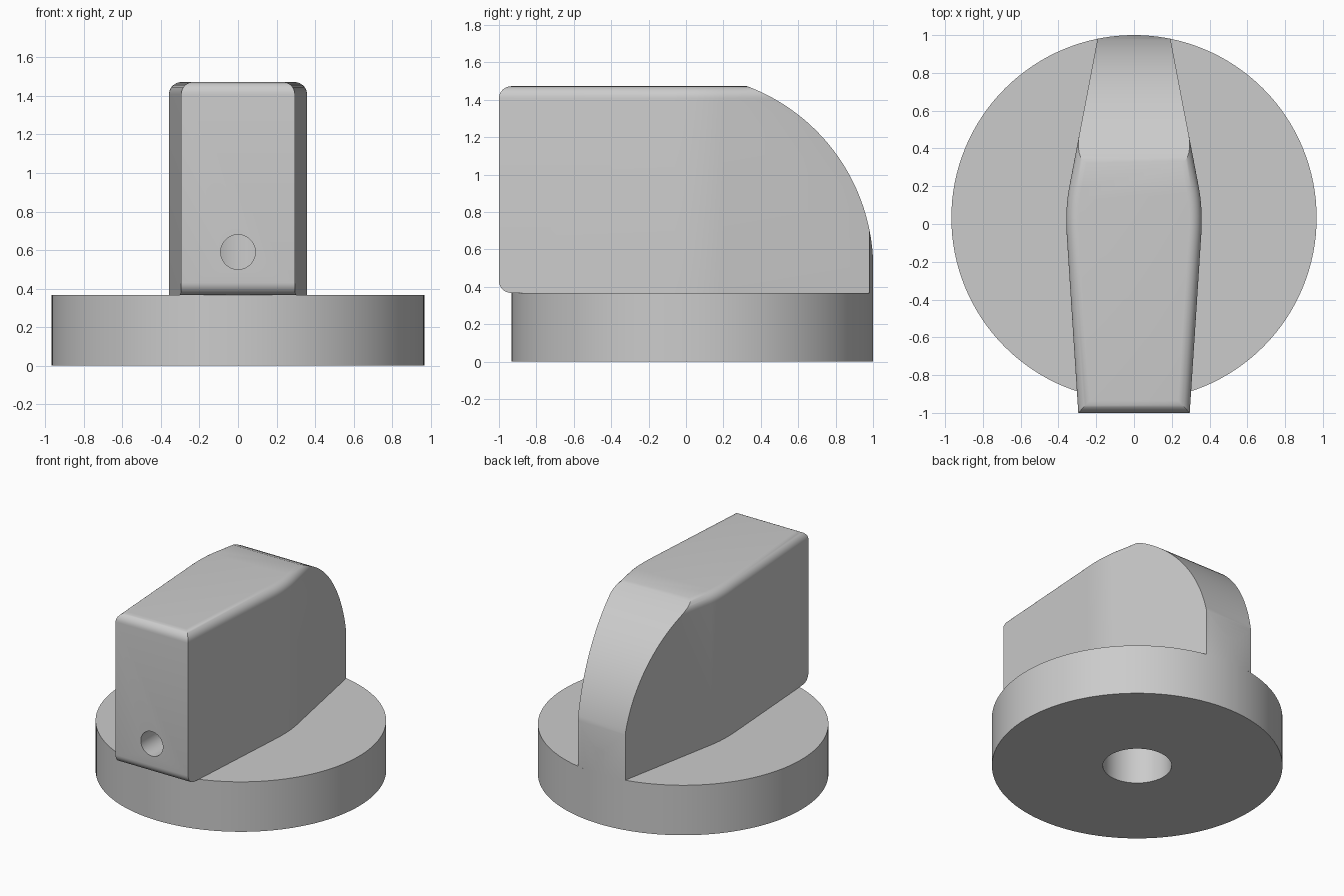
import bpy
import bmesh
from math import sin, cos, asin, pi
from mathutils import Matrix, Vector

if "Cube" in bpy.data.objects:
    bpy.data.objects.remove(bpy.data.objects["Cube"])

DISC_R, DISC_Y, DISC_TOP = 0.967, 0.033, 0.367
GRIP_TOP, FILLET = 1.472, 0.065
BORE_R, BORE_TOP = 0.229, 0.92

grey = bpy.data.materials.new("plain grey")
grey.use_nodes = True
grey.diffuse_color = (0.6, 0.6, 0.6, 1)
grey.node_tree.nodes["Principled BSDF"].inputs["Base Color"].default_value = (0.6, 0.6, 0.6, 1)


def add_object(name, bm):
    bmesh.ops.recalc_face_normals(bm, faces=bm.faces)
    mesh = bpy.data.meshes.new(name)
    bm.to_mesh(mesh)
    bm.free()
    mesh.materials.append(grey)
    obj = bpy.data.objects.new(name, mesh)
    bpy.context.collection.objects.link(obj)
    return obj


def prism(points, offset):
    """Extrude a closed outline by an offset."""
    bm = bmesh.new()
    face = bm.faces.new([bm.verts.new(p) for p in points])
    new = bmesh.ops.extrude_face_region(bm, geom=[face])["geom"]
    verts = [v for v in new if isinstance(v, bmesh.types.BMVert)]
    bmesh.ops.translate(bm, verts=verts, vec=offset)
    return bm


def cylinder(name, radius, depth, matrix, segments):
    bm = bmesh.new()
    bmesh.ops.create_cone(bm, cap_ends=True, segments=segments, radius1=radius,
                          radius2=radius, depth=depth, matrix=matrix)
    return add_object(name, bm)


def select_only(obj):
    bpy.ops.object.select_all(action="DESELECT")
    obj.select_set(True)
    bpy.context.view_layer.objects.active = obj


def cut(obj, cutter, operation="DIFFERENCE"):
    mod = obj.modifiers.new("cut", "BOOLEAN")
    mod.operation, mod.object, mod.solver = operation, cutter, "EXACT"
    select_only(obj)
    bpy.ops.object.modifier_apply(modifier=mod.name)


# Round base
base = cylinder("base_disc", DISC_R, DISC_TOP,
                Matrix.Translation((0, DISC_Y, DISC_TOP / 2)), 128)

# Grip plan: tapered sides with a softened widest point, back follows the disc
front, wide, back_x = Vector((0.295, -1)), Vector((0.365, 0.08)), 0.193
half = asin(back_x / DISC_R)
back = Vector((back_x, DISC_Y + DISC_R * cos(half)))
a, b = wide.lerp(front, 0.13), wide.lerp(back, 0.13)
side = [front]
for i in range(9):
    t = i / 8
    side.append(a.lerp(wide, t).lerp(wide.lerp(b, t), t))
arc = [Vector((DISC_R * sin(half * k / 6), DISC_Y + DISC_R * cos(half * k / 6)))
       for k in range(6, -7, -1)]
plan = side + arc + [Vector((-p.x, p.y)) for p in reversed(side)]
bm = prism([(p.x, p.y, DISC_TOP) for p in plan], (0, 0, GRIP_TOP - DISC_TOP))

# Fillet the top rim and the lower front edge
rim = [e for e in bm.edges
       if all(v.co.z > 1 for v in e.verts)
       or all(v.co.z < 1 and v.co.y < -0.99 for v in e.verts)]
bmesh.ops.bevel(bm, geom=rim, offset=FILLET, segments=8, profile=0.5,
                affect="EDGES", clamp_overlap=False)
grip = add_object("pointer_grip", bm)

# Curved back, cut with a side profile
R, cy, cz = 1.038, -0.037, 0.5
profile = [(-1, -1.2, 0), (-1, 1.2, 0), (-1, 1.2, cz)]
profile += [(-1, cy + R * cos(t), cz + R * sin(t))
            for t in (pi / 2 * k / 48 for k in range(49))]
profile += [(-1, -0.1, 2), (-1, -1.2, 2)]
back_cutter = add_object("back_cutter", prism(profile, (2, 0, 0)))
cut(grip, back_cutter, "INTERSECT")

# Shaft bore from below, and the screw hole that meets it from the front
bore = cylinder("bore_cutter", BORE_R, BORE_TOP + 0.2,
                Matrix.Translation((0, DISC_Y, BORE_TOP / 2 - 0.1)), 64)
screw = cylinder("screw_cutter", 0.09, 1.2,
                 Matrix.Translation((0, -0.6, 0.59)) @ Matrix.Rotation(pi / 2, 4, "X"), 48)
cut(base, bore)
cut(grip, bore)
cut(grip, screw)

for helper in (back_cutter, bore, screw):
    bpy.data.objects.remove(helper)
for obj in (base, grip):
    select_only(obj)
    bpy.ops.object.shade_smooth_by_angle(angle=pi / 6)
